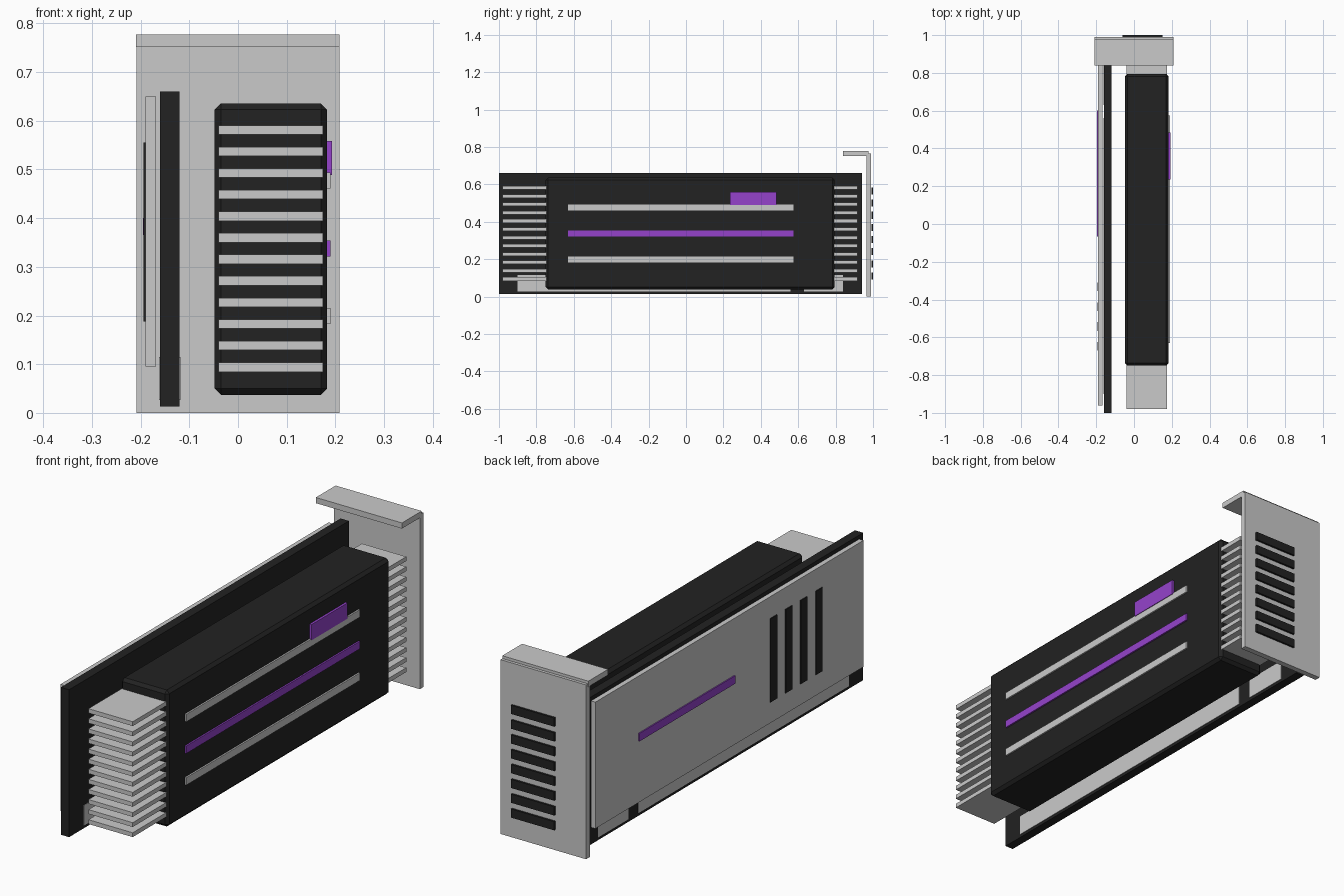
import bpy
import bmesh

cube = bpy.data.objects.get("Cube")
if cube:
    bpy.data.objects.remove(cube, do_unlink=True)


def material(name, rgb):
    mat = bpy.data.materials.new(name)
    mat.use_nodes = True
    color = (*rgb, 1)
    mat.diffuse_color = color
    mat.node_tree.nodes["Principled BSDF"].inputs["Base Color"].default_value = color
    return mat


silver = material("silver", (0.59, 0.59, 0.59))
black = material("black", (0.016, 0.016, 0.016))
purple = material("purple", (0.30, 0.055, 0.60))


def box(name, mat, x, y, z, chamfer=0):
    """Box spanning the given (min, max) ranges, with optional chamfered edges."""
    mesh = bpy.data.meshes.new(name)
    bm = bmesh.new()
    bmesh.ops.create_cube(bm, size=1)
    for v in bm.verts:
        v.co = [lo + (c + 0.5) * (hi - lo) for c, (lo, hi) in zip(v.co, (x, y, z))]
    if chamfer:
        bmesh.ops.bevel(bm, geom=bm.edges[:], offset=chamfer, segments=1,
                        affect='EDGES')
    bm.to_mesh(mesh)
    bm.free()
    mesh.materials.append(mat)
    obj = bpy.data.objects.new(name, mesh)
    bpy.context.collection.objects.link(obj)
    return obj


def around(center, size):
    return center - size / 2, center + size / 2


# Circuit board with its edge contacts
box("circuit_board", black, (-0.16, -0.12), (-1, 0.94), (0.013, 0.66))
for name, span in (("long", (-0.90, 0.56)), ("short", (0.63, 0.84))):
    box(name + "_edge_contact", silver, (-0.162, -0.118), span, (0.026, 0.115))

# Cooler shroud and the stack of fins running through it
box("cooler_shroud", black, (-0.048, 0.183), (-0.75, 0.795), (0.037, 0.636), 0.013)
for i in range(12):
    box(f"heatsink_fin_{i + 1}", silver, (-0.04, 0.175), (-0.98, 0.917),
        around(0.094 + i * 0.0443, 0.019))

# Shroud trim
for i, mat in enumerate((silver, purple, silver)):
    box(f"shroud_stripe_{i + 1}", mat, (0.182, 0.19), (-0.63, 0.575),
        around(0.199 + i * 0.139, 0.033))
box("shroud_badge", purple, (0.183, 0.193), (0.235, 0.485), (0.489, 0.558))

# Backplate with accent line and vent slots
box("backplate", silver, (-0.19, -0.168), (-0.96, 0.90), (0.095, 0.65))
box("backplate_accent", purple, (-0.195, -0.189), (-0.065, 0.60), (0.365, 0.40))
for i in range(4):
    box(f"backplate_slot_{i + 1}", black, (-0.194, -0.189),
        around(-0.333 - i * 0.105, 0.046), (0.188, 0.555))

# Mounting bracket with lip and exhaust slots
box("bracket_plate", silver, (-0.208, 0.208), (0.964, 0.99), (0, 0.765))
box("bracket_lip", silver, (-0.21, 0.208), (0.84, 0.977), (0.752, 0.777))
for i in range(8):
    box(f"bracket_slot_{i + 1}", black, (-0.06, 0.15), (0.991, 1),
        around(0.11 + i * 0.065, 0.038))
